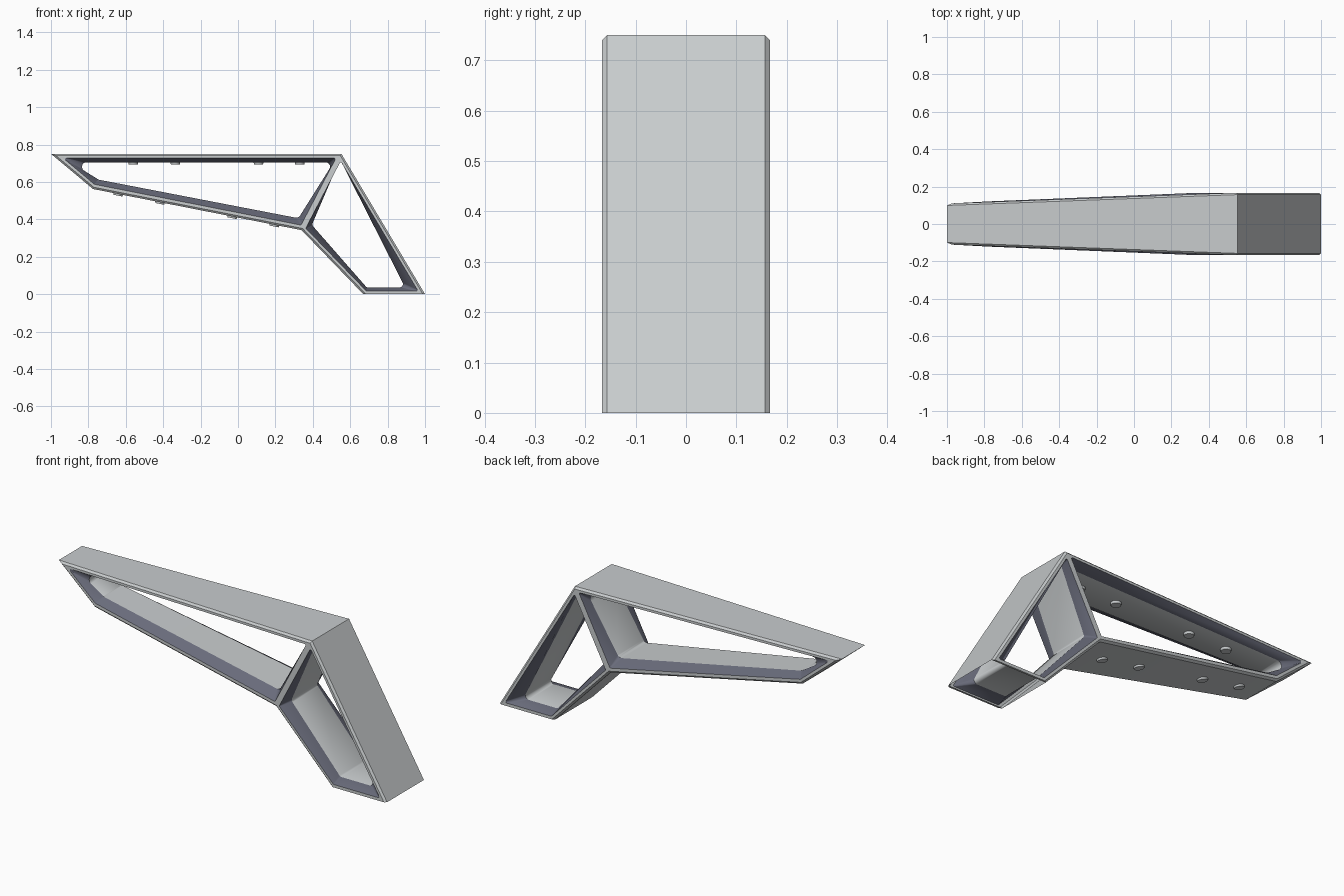
import bpy, bmesh, math
from mathutils import Vector, Matrix

if "Cube" in bpy.data.objects:
    bpy.data.objects.remove(bpy.data.objects["Cube"])

def material(name, rgb):
    m = bpy.data.materials.new(name)
    m.diffuse_color = (*rgb, 1)
    m.use_nodes = True
    m.node_tree.nodes["Principled BSDF"].inputs["Base Color"].default_value = m.diffuse_color
    return m

GREY = material("light_grey", (0.58, 0.605, 0.615))
DARK = material("dark_blue_grey", (0.14, 0.147, 0.195))
SEG = 5

# Side outline (x, z), clockwise from the tip
A, B, C, D, E, F = [Vector(p) for p in
    ((-1, .75), (.553, .75), (1, 0), (.67, 0), (.34, .342), (-.775, .562))]
OUTER = [A, B, C, D, E, F]

def half_width(p):
    # constant on the leg, tapering away from the fold line B-E
    d = (E - B).normalized()
    dist = (p - B).dot(Vector((d.y, -d.x)))
    return .167 - .042 * max(0, dist)

def inset(pts, offs):
    # move each edge inwards by its own offset and intersect neighbours
    out, n = [], len(pts)
    for i in range(n):
        p0, p, p1 = pts[i - 1], pts[i], pts[(i + 1) % n]
        d0, d1 = (p - p0).normalized(), (p1 - p).normalized()
        n0, n1 = Vector((d0.y, -d0.x)), Vector((d1.y, -d1.x))
        a, b = p + n0 * offs[i - 1], p + n1 * offs[i]
        t = (b - a).cross(d1) / d0.cross(d1)
        out.append(a + d0 * t)
    return out

def rounded(pts, r):
    # SEG + 1 points per corner
    out, n = [], len(pts)
    for i in range(n):
        p = pts[i]
        u, v = (pts[i - 1] - p).normalized(), (pts[(i + 1) % n] - p).normalized()
        half = u.angle(v) / 2
        c = p + (u + v).normalized() * (r / math.sin(half))
        s = p + u * (r / math.tan(half)) - c
        e = p + v * (r / math.tan(half)) - c
        for k in range(SEG + 1):
            t = k / SEG
            ang = s.angle(e)
            out.append(c + (s * math.sin((1 - t) * ang) + e * math.sin(t * ang)) / math.sin(ang))
    return out

bm = bmesh.new()

def loop(pts, side, scale=1.0, drop=0.0):
    return [bm.verts.new((p.x, side * (half_width(p) * scale - drop), p.y)) for p in pts]

def bridge(a, b, mat=0, skip=()):
    n = len(a)
    for i in range(n):
        if i not in skip:
            j = (i + 1) % n
            bm.faces.new((a[i], a[j], b[j], b[i])).material_index = mat

# Outer skin: open under the foot, chamfered along the long edges
face_edge = inset(OUTER, [.01, .01, 0, .01, .01, .01])
skin = {s: loop(OUTER, s, drop=.01) for s in (-1, 1)}
bridge(skin[-1], skin[1], skip=(2,))
for s in (-1, 1):
    bridge(skin[s], loop(face_edge, s))

a, b, c, d, e, f = face_edge
openings = (
    # rim polygon, rim widths, inner opening, corner radius
    ([a, b, e, f], [.013, .015, .016, .014],
     [(-.895, .705), (.512, .705), (.323, .406), (-.745, .612)], .024),
    ([b, c, d, e], [.013, .016, .013, .015],
     [(.548, .728), (.893, .036), (.688, .036), (.395, .37)], .018),
)
for rim, widths, hole, radius in openings:
    lip = rounded(inset(rim, widths), .006)
    hole = rounded([Vector(p) for p in hole], radius)
    inner = {}
    for s in (-1, 1):
        o, l = loop(rim, s), loop(lip, s)
        inner[s] = loop(hole, s, scale=.66)
        # flat rim from the sharp outline to the rounded lip
        n = len(l)
        for i in range(n):
            j = (i + 1) % n
            k, m = i // (SEG + 1), j // (SEG + 1)
            bm.faces.new((o[k], l[j], l[i]) if k == m else (o[k], o[m], l[j], l[i]))
        # dark sloping band
        bridge(l, inner[s], 1)
    # inner sleeve
    bridge(inner[-1], inner[1])

bmesh.ops.remove_doubles(bm, verts=bm.verts, dist=1e-5)
bmesh.ops.recalc_face_normals(bm, faces=bm.faces)

def finish(name, bm, mats):
    me = bpy.data.meshes.new(name)
    bm.to_mesh(me)
    bm.free()
    for m in mats:
        me.materials.append(m)
    ob = bpy.data.objects.new(name, me)
    bpy.context.collection.objects.link(ob)
    bpy.ops.object.select_all(action='DESELECT')
    ob.select_set(True)
    bpy.context.view_layer.objects.active = ob
    bpy.ops.object.shade_smooth_by_angle(angle=math.radians(32))

finish("angular_frame", bm, [GREY, DARK])

# Round studs below the top bar and the lower bar
def stud(name, x, z, tilt):
    sb = bmesh.new()
    bmesh.ops.create_cone(sb, cap_ends=True, segments=24, radius1=.024, radius2=.028, depth=.018,
                          matrix=Matrix.Translation((x, 0, z)) @ Matrix.Rotation(tilt, 4, 'Y'))
    finish(name, sb, [GREY])

slope = (E.y - F.y) / (E.x - F.x)
for i, x in enumerate((-.56, -.335, .11, .33)):
    stud(f"upper_stud_{i + 1}", x, .702, 0)
for i, x in enumerate((-.64, -.417, -.03, .195)):
    stud(f"lower_stud_{i + 1}", x, F.y + slope * (x - F.x), -math.atan(slope))
